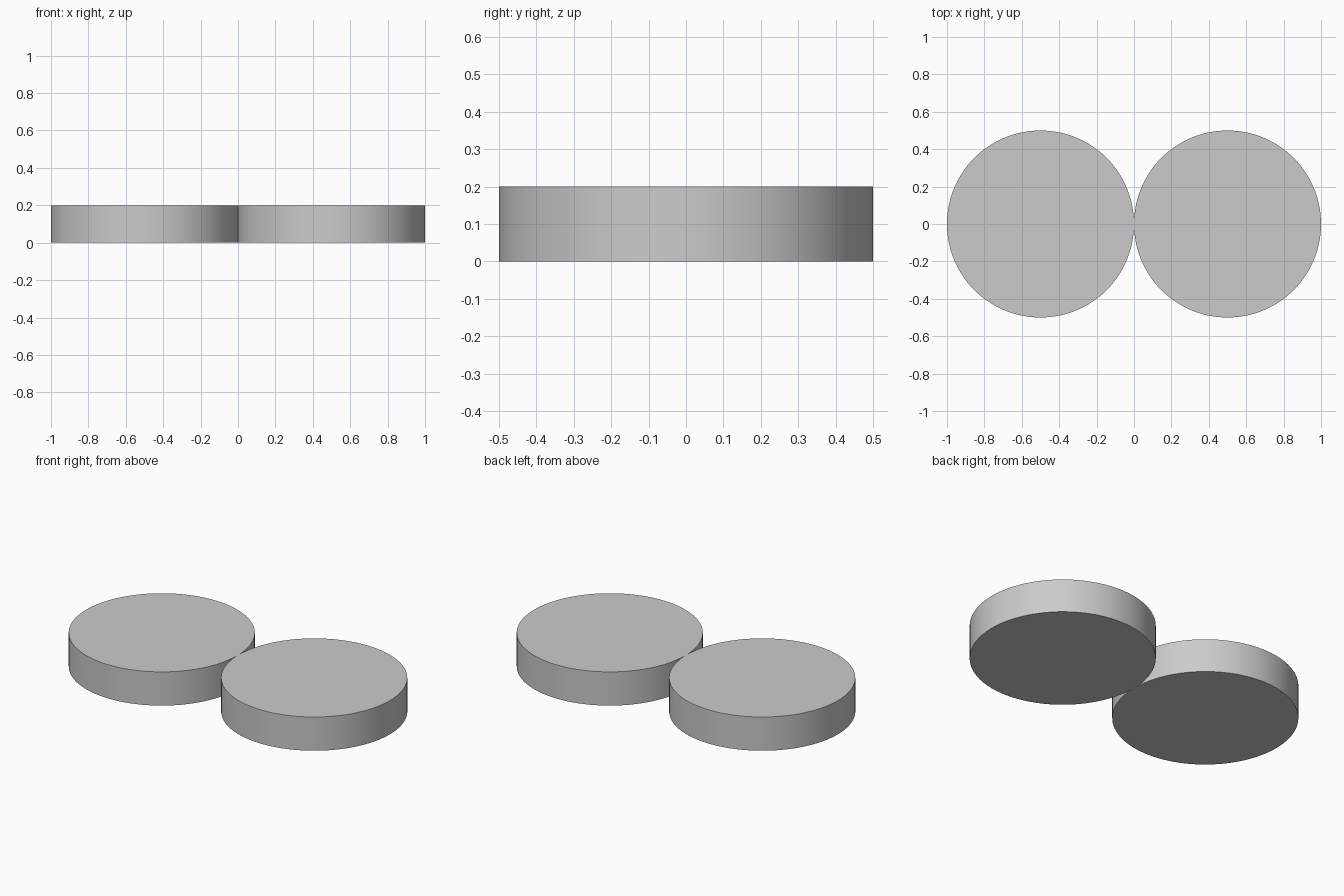
import bpy

if "Cube" in bpy.data.objects:
    bpy.data.objects.remove(bpy.data.objects["Cube"])

RADIUS = 0.5
HEIGHT = 0.2


def disc(name, x):
    bpy.ops.mesh.primitive_cylinder_add(vertices=128, radius=RADIUS, depth=HEIGHT,
                                        location=(x, 0, HEIGHT / 2))
    obj = bpy.context.object
    obj.name = name
    bpy.ops.object.shade_smooth_by_angle()


# Two flat round discs touching at the centre
for name, x in (("left_disc", -RADIUS), ("right_disc", RADIUS)):
    disc(name, x)
